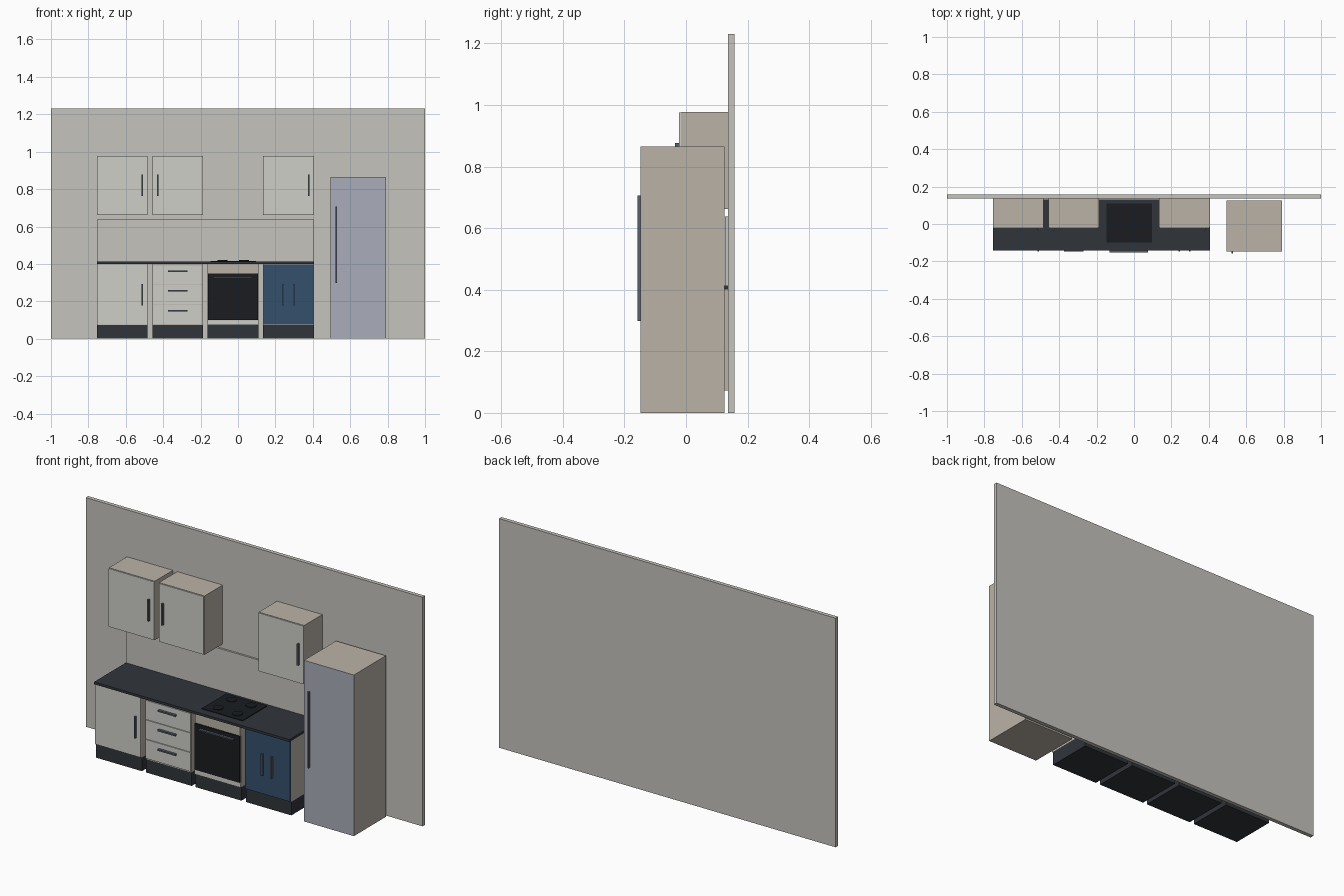
import bpy
from math import radians

if "Cube" in bpy.data.objects:
    bpy.data.objects.remove(bpy.data.objects["Cube"])


def material(name, rgb):
    m = bpy.data.materials.new(name)
    m.diffuse_color = (*rgb, 1)
    m.use_nodes = True
    m.node_tree.nodes["Principled BSDF"].inputs["Base Color"].default_value = m.diffuse_color
    return m


BEIGE = material("carcass_beige", (0.50, 0.45, 0.39))
DARK = material("charcoal", (0.03, 0.035, 0.042))
BLACK = material("oven_black", (0.01, 0.012, 0.014))
BLUE = material("door_blue", (0.035, 0.08, 0.15))
STEEL = material("fridge_steel", (0.40, 0.42, 0.49))
METAL = material("handle_metal", (0.10, 0.12, 0.15))
WHITE = material("door_white", (0.62, 0.62, 0.58))
WALL = material("wall_paint", (0.56, 0.55, 0.51))


def box(name, x, y, z, mat):
    """Box from (min, max) pairs on each axis."""
    bpy.ops.mesh.primitive_cube_add(
        size=1, location=[(a + b) / 2 for a, b in (x, y, z)])
    ob = bpy.context.object
    ob.name = name
    ob.scale = [b - a for a, b in (x, y, z)]
    bpy.ops.object.transform_apply(location=False, rotation=False, scale=True)
    ob.data.materials.append(mat)
    return ob


def handle(name, x, front, z, out=0.013, mat=METAL):
    box(name, x, (front - out, front), z, mat)


def vertical_handle(name, x, front, z, out=0.013, mat=METAL):
    handle(name, (x - 0.004, x + 0.004), front, z, out, mat)


# Wall and backsplash
box("wall", (-1, 1), (0.137, 0.158), (0, 1.23), WALL)
box("backsplash", (-0.755, 0.405), (0.127, 0.137), (0.413, 0.638), WALL)

# Base units: carcass on a slightly recessed plinth
BASE_FRONT = -0.135
bases = {"single": (-0.755, -0.483), "drawer": (-0.457, -0.187),
         "oven": (-0.163, 0.109), "blue": (0.135, 0.405)}
for name, x in bases.items():
    box(name + "_carcass", x, (-0.129, 0.137), (0.073, 0.40), BEIGE)
    box(name + "_plinth", x, (-0.126, 0.115), (0, 0.073), DARK)

# Single door unit
box("single_door", (-0.754, -0.484), (BASE_FRONT, -0.129), (0.076, 0.398), WHITE)
vertical_handle("single_door_handle", -0.511, BASE_FRONT, (0.177, 0.292))

# Three drawers
for i in range(3):
    z = 0.080 + 0.105 * i
    box(f"drawer_front_{i}", (-0.455, -0.189), (BASE_FRONT, -0.129), (z, z + 0.102), WHITE)
    handle(f"drawer_handle_{i}", (-0.374, -0.270), BASE_FRONT, (z + 0.067, z + 0.075))

# Oven with control panel, door and bottom trim
box("oven_control_panel", (-0.161, 0.107), (BASE_FRONT, -0.129), (0.350, 0.398), BEIGE)
box("oven_door", (-0.160, 0.106), (-0.140, -0.110), (0.100, 0.349), BLACK)
handle("oven_handle", (-0.130, 0.076), -0.140, (0.323, 0.330), 0.012)
box("oven_bottom_trim", (-0.163, 0.109), (BASE_FRONT, -0.129), (0.073, 0.098), WHITE)

# Pair of blue doors, mirrored about the unit's centre
for side, s in (("left", -1), ("right", 1)):
    x = sorted((0.270 + s * 0.001, 0.270 + s * 0.134))
    box(f"blue_door_{side}", x, (BASE_FRONT, -0.129), (0.076, 0.398), BLUE)
    vertical_handle(f"blue_handle_{side}", 0.270 + s * 0.028, BASE_FRONT, (0.177, 0.292))

# Countertop and hob with four burners
box("countertop", (-0.755, 0.405), (-0.142, 0.137), (0.400, 0.413), DARK)
box("hob", (-0.147, 0.096), (-0.098, 0.110), (0.413, 0.417), BLACK)
for i, (x, y) in enumerate((x, y) for x in (-0.083, 0.032) for y in (-0.050, 0.065)):
    bpy.ops.mesh.primitive_cylinder_add(vertices=32, radius=0.026, depth=0.006,
                                        location=(x, y, 0.418))
    burner = bpy.context.object
    burner.name = f"burner_{i}"
    burner.data.materials.append(BLACK)
    bpy.ops.object.shade_smooth_by_angle(angle=radians(40))

# Wall cabinets
for name, x, hx in (("left", (-0.755, -0.483), -0.511),
                    ("middle", (-0.457, -0.187), -0.429),
                    ("right", (0.135, 0.405), 0.377)):
    box(f"{name}_wall_cabinet", x, (-0.017, 0.137), (0.662, 0.978), BEIGE)
    box(f"{name}_wall_door", (x[0] + 0.002, x[1] - 0.002), (-0.022, -0.017),
        (0.664, 0.976), WHITE)
    vertical_handle(f"{name}_wall_handle", hx, -0.022, (0.762, 0.877))

# Fridge
box("fridge_body", (0.495, 0.791), (-0.144, 0.125), (0, 0.865), BEIGE)
box("fridge_door", (0.495, 0.791), (-0.147, -0.144), (0, 0.865), STEEL)
vertical_handle("fridge_handle", 0.526, -0.147, (0.298, 0.706), 0.011)
